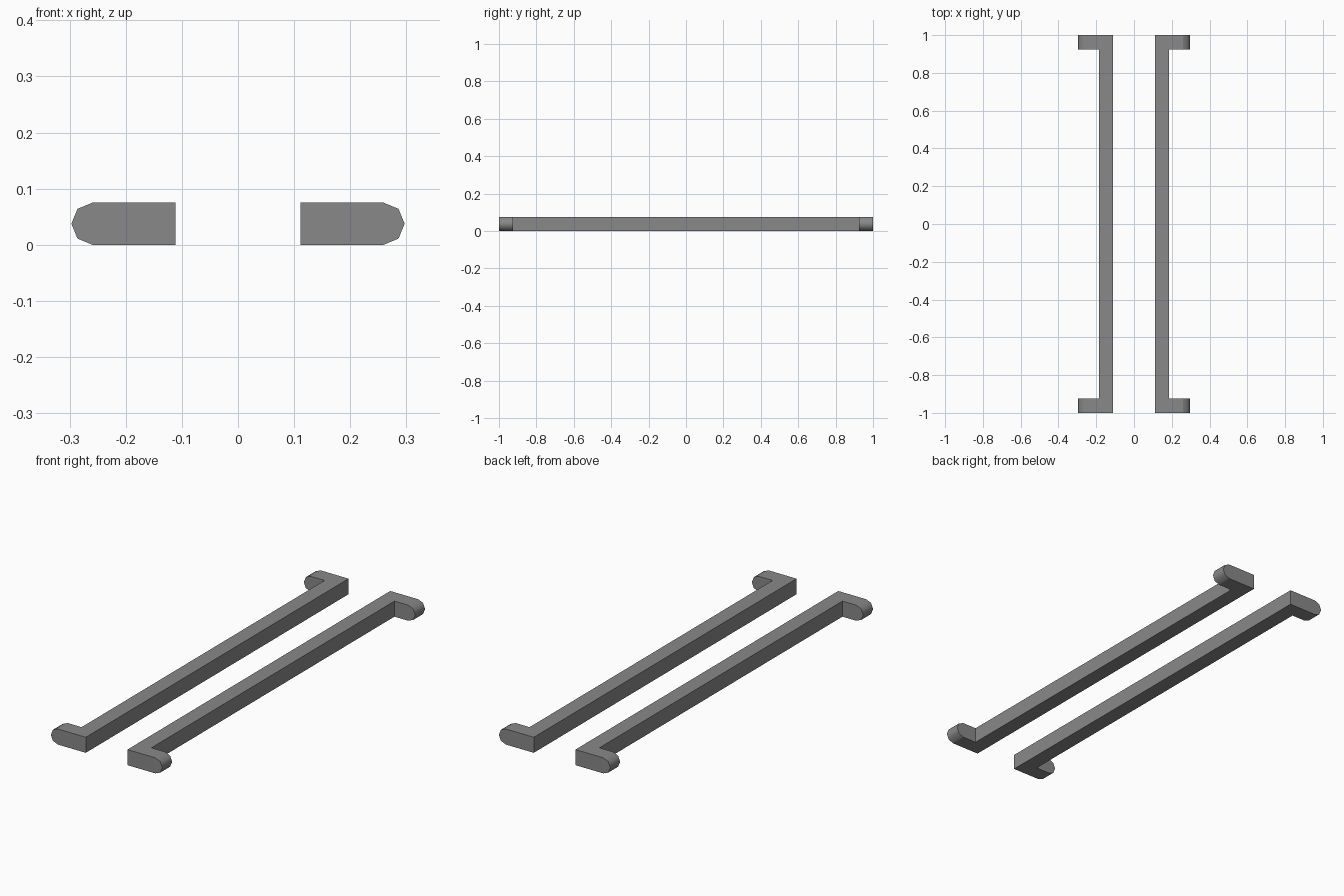
import bpy, bmesh

if "Cube" in bpy.data.objects:
    bpy.data.objects.remove(bpy.data.objects["Cube"])

T = 0.075            # bar thickness
X_IN, X_OUT = 0.111, 0.297

grey = bpy.data.materials.new("mid_grey")
grey.diffuse_color = (0.25, 0.25, 0.25, 1)
grey.use_nodes = True
grey.node_tree.nodes["Principled BSDF"].inputs["Base Color"].default_value = grey.diffuse_color


def make_rail(name, side):
    """Long bar with an outward arm at each end, arm tips rounded."""
    xb = X_IN + T
    outline = [(X_IN, -1), (X_OUT, -1), (X_OUT, T - 1), (xb, T - 1),
               (xb, 1 - T), (X_OUT, 1 - T), (X_OUT, 1), (X_IN, 1)]
    bm = bmesh.new()
    base = bm.faces.new([bm.verts.new((side * x, y, 0)) for x, y in outline])
    top = bmesh.ops.extrude_face_region(bm, geom=[base])
    bmesh.ops.translate(bm, vec=(0, 0, T),
                        verts=[v for v in top["geom"] if isinstance(v, bmesh.types.BMVert)])

    # round the arm tips into half-round ends
    tips = [e for e in bm.edges
            if all(abs(abs(v.co.x) - X_OUT) < 1e-4 for v in e.verts)
            and abs(e.verts[0].co.z - e.verts[1].co.z) < 1e-4]
    bmesh.ops.bevel(bm, geom=tips, offset=T / 2 - 1e-5, segments=2,
                    profile=0.5, affect='EDGES')
    bmesh.ops.remove_doubles(bm, verts=bm.verts, dist=1e-4)
    bmesh.ops.recalc_face_normals(bm, faces=bm.faces)

    # smooth only the curved tip faces
    for f in bm.faces:
        f.smooth = abs(f.normal.x) > 0.1 and abs(f.normal.z) > 0.1

    mesh = bpy.data.meshes.new(name)
    bm.to_mesh(mesh)
    bm.free()
    mesh.materials.append(grey)
    bpy.context.collection.objects.link(bpy.data.objects.new(name, mesh))


make_rail("right_rail", 1)
make_rail("left_rail", -1)
